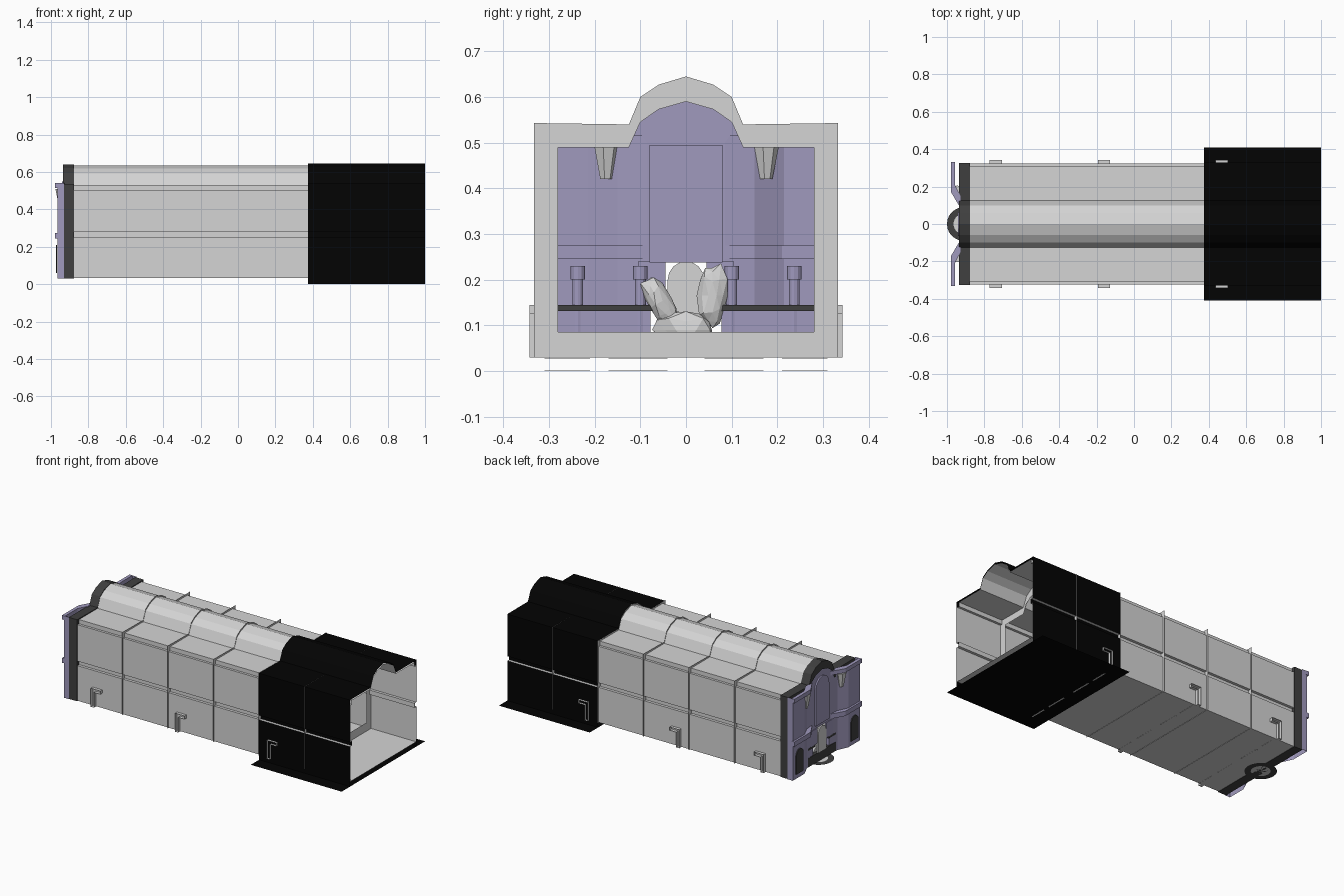
import bpy, bmesh, math, random
from mathutils import Vector, Matrix

random.seed(4)
cube = bpy.data.objects.get("Cube")
if cube:
    bpy.data.objects.remove(cube, do_unlink=True)


def material(name, rgb):
    m = bpy.data.materials.new(name)
    m.use_nodes = True
    m.diffuse_color = (*rgb, 1)
    m.node_tree.nodes["Principled BSDF"].inputs["Base Color"].default_value = (*rgb, 1)
    return m


GREY = material("light grey", (0.66, 0.66, 0.66))
DARK = material("dark grey", (0.05, 0.05, 0.05))
BLACK = material("black", (0.001, 0.001, 0.001))
PURPLE = material("dusty purple", (0.35, 0.32, 0.51))


def finish(name, bm, mats, rule=None):
    bmesh.ops.recalc_face_normals(bm, faces=bm.faces[:])
    bm.normal_update()
    if rule:
        for f in bm.faces:
            f.material_index = rule(f)
    me = bpy.data.meshes.new(name)
    bm.to_mesh(me)
    bm.free()
    for m in mats:
        me.materials.append(m)
    ob = bpy.data.objects.new(name, me)
    bpy.context.collection.objects.link(ob)
    return ob


def box(name, lo, hi, mat):
    bm = bmesh.new()
    bmesh.ops.create_cube(bm, size=1)
    for v in bm.verts:
        v.co = [a + (b - a) * (c + 0.5) for a, b, c in zip(lo, hi, v.co)]
    return finish(name, bm, [mat])


def mirrored_box(name, lo, hi, mat):
    box("left_" + name, lo, hi, mat)
    box("right_" + name, (lo[0], -hi[1], lo[2]), (hi[0], -lo[1], hi[2]), mat)


def full(half):
    # half runs from the lowest point up to the crown at y = 0
    return half + [(-y, z) for y, z in reversed(half[:-1])]


def bridge(name, loops, mats, rule=None, closed=True):
    # skin of quads between matching loops of points
    bm = bmesh.new()
    rows = [[bm.verts.new(p) for p in loop] for loop in loops]
    n = len(rows[0])
    for a, b in zip(rows, rows[1:]):
        for i in range(n if closed else n - 1):
            j = (i + 1) % n
            bm.faces.new((a[i], a[j], b[j], b[i]))
    return finish(name, bm, mats, rule)


def at_x(x, profile):
    return [(x, y, z) for y, z in profile]


def arch_plate(name, x0, x1, y, w, z0, z1, mat):
    pts = [(y - w, z0), (y + w, z0)]
    for i in range(9):
        t = math.pi * i / 8
        pts.append((y + w * math.cos(t), z1 - w + w * math.sin(t)))
    bm = bmesh.new()
    f = bm.faces.new([bm.verts.new((x0, *p)) for p in pts])
    r = bmesh.ops.extrude_face_region(bm, geom=[f])
    for v in r["geom"]:
        if isinstance(v, bmesh.types.BMVert):
            v.co.x = x1
    return finish(name, bm, [mat])


def cone(name, loc, r1, r2, h, sides, mat):
    bm = bmesh.new()
    bmesh.ops.create_cone(bm, cap_ends=True, segments=sides, radius1=r1, radius2=r2, depth=h)
    bmesh.ops.translate(bm, verts=bm.verts[:], vec=Vector(loc) + Vector((0, 0, h / 2)))
    return finish(name, bm, [mat])


def rock(name, loc, size, lean):
    bm = bmesh.new()
    bmesh.ops.create_icosphere(bm, subdivisions=2, radius=1)
    for v in bm.verts:
        v.co *= random.uniform(0.78, 1.1)
        v.co = [c * s for c, s in zip(v.co, size)]
    bmesh.ops.rotate(bm, verts=bm.verts[:], matrix=Matrix.Rotation(lean, 3, "X"))
    bmesh.ops.translate(bm, verts=bm.verts[:], vec=loc)
    return finish(name, bm, [GREY])


# Hall profiles
vault = [(0.125, 0.54), (0.10, 0.60), (0.06, 0.627), (0, 0.645)]
roof = [(y, z - 0.009) for y, z in vault]
ring_out = full([(0.333, 0.03), (0.333, 0.543), *vault])
ring_in = full([(0.28, 0.085), (0.28, 0.49), (0.125, 0.49), (0.10, 0.545), (0.06, 0.573), (0, 0.59)])
end_out = full([(0.327, 0.03), (0.327, 0.537)] + [(y, z - 0.005) for y, z in vault])


def wall(w, base, groove):
    return [(w, base), (w, 0.25), (groove, 0.25), (groove, 0.278), (w, 0.278)]


# Long grey shell with a groove halfway up and a stepped cornice
shell = full(wall(0.323, 0.032, 0.306) + [(0.323, 0.505), (0.308, 0.505), (0.308, 0.531)] + roof)
bridge("hall_shell", [at_x(-0.93, shell), at_x(1.0, shell)], [GREY])

# Black casing around the open end; only the groove ledges stay light
casing = full(wall(0.328, 0.002, 0.31) + [(0.328, 0.54)] + vault)
bridge("end_casing", [at_x(0.375, casing), at_x(1.0, casing)], [BLACK, GREY],
       lambda f: int(abs(f.normal.z) > 0.9 and 0.2 < f.calc_center_median().z < 0.3), closed=False)
bridge("casing_floor", [[(x, -0.41, 0.002), (x, 0.41, 0.002)] for x in (0.375, 1.0)], [BLACK], closed=False)

# Paper-thin frames between the bays of the hall
for i in range(5):
    x = -0.565 + i * 0.3135
    bridge("hall_frame", [at_x(x, ring_out), at_x(x, ring_in)], [GREY])
bridge("end_frame", [at_x(-0.935, end_out), at_x(-0.878, end_out), at_x(-0.878, ring_in),
                     at_x(-0.935, ring_in), at_x(-0.935, end_out)], [DARK])

# Hollow, open-fronted brackets on both walls, and thin strips beneath the floor
for x, z in ((-0.74, 0.028), (-0.16, 0.028), (0.47, 0)):
    hook = [(-0.033, 0.03), (-0.033, 0.145), (0.033, 0.145), (0.033, 0.125), (-0.012, 0.125), (-0.012, 0.03)]
    for side, s in (("left", 1), ("right", -1)):
        bridge(side + "_bracket", [[(x + a, s * y, b) for a, b in hook] for y in (0.32, 0.343)], [GREY])
    mirrored_box("floor_strip", (x - 0.004, 0.04, z), (x + 0.004, 0.17, z + 0.001), GREY)
    mirrored_box("floor_strip", (x - 0.004, 0.21, z), (x + 0.004, 0.31, z + 0.001), GREY)

# End facade: centre wall with an arched panel and a vaulted top
bm = bmesh.new()
bm.faces.new([bm.verts.new(p) for p in at_x(-0.93, full([(0.085, 0.24), (0.085, 0.5), (0.112, 0.535)] + roof[1:]))])
finish("facade_gable", bm, [PURPLE])
box("facade_panel", (-0.928, -0.08, 0.238), (-0.915, 0.08, 0.495), PURPLE)
arch_plate("facade_arch", -0.94, -0.931, 0, 0.065, 0.26, 0.55, PURPLE)
mirrored_box("facade_jamb", (-0.935, 0.045, 0.145), (-0.925, 0.105, 0.24), PURPLE)

# Angled side bays of the facade, with ledges, columns and counters
bay = [(-0.93, 0.08), (-0.936, 0.15), (-0.966, 0.215), (-0.966, 0.33), (-0.93, 0.33)]
band = [(-0.928, 0.085), (-0.978, 0.17), (-0.978, 0.332), (-0.958, 0.332), (-0.958, 0.21), (-0.928, 0.15)]
for side, s in (("left", 1), ("right", -1)):
    bridge(side + "_bay_wall", [[(x, s * y, z) for x, y in bay] for z in (0.03, 0.54)], [PURPLE], closed=False)
    for z0, z1 in ((0.245, 0.275), (0.515, 0.54)):
        bm = bmesh.new()
        f = bm.faces.new([bm.verts.new((x, s * y, z0)) for x, y in band])
        r = bmesh.ops.extrude_face_region(bm, geom=[f])
        for v in r["geom"]:
            if isinstance(v, bmesh.types.BMVert):
                v.co.z = z1
        finish(side + "_bay_ledge", bm, [PURPLE])
    arch_plate(side + "_bay_niche", -0.974, -0.968, s * 0.27, 0.035, 0.06, 0.21, DARK)
    for y in (0.10, 0.237):
        cone(side + "_column", (-0.91, s * y, 0.08), 0.012, 0.012, 0.13, 12, PURPLE)
        cone(side + "_column_cap", (-0.91, s * y, 0.2), 0.016, 0.016, 0.03, 12, PURPLE)
    cone(side + "_hanging_cloth", (-0.945, s * 0.175, 0.42), 0.014, 0.032, 0.09, 7, GREY)
mirrored_box("counter", (-0.93, 0.078, 0.034), (-0.9, 0.32, 0.132), PURPLE)
mirrored_box("counter_rail", (-0.935, 0.068, 0.132), (-0.893, 0.32, 0.145), DARK)

# Flat round pool with a dark rim, and the niche behind it
circles = [[(-0.91 + r * math.cos(math.tau * i / 24), r * math.sin(math.tau * i / 24), 0.03) for i in range(24)]
           for r in (0.09, 0.055, 0.001)]
bridge("pool", circles, [DARK, GREY], lambda f: int(f.calc_center_median().xy.length < 0.91 + 1
       and (f.calc_center_median() - Vector((-0.91, 0, 0.03))).length < 0.055))
arch_plate("pool_niche", -0.938, -0.93, 0, 0.04, 0.085, 0.24, GREY)

# Faceted sculpture: a low mound with two wings
rock("sculpture_mound", (-0.9, 0, 0.09), (0.025, 0.07, 0.045), 0)
rock("sculpture_right_wing", (-0.9, -0.058, 0.15), (0.022, 0.03, 0.062), 0.5)
rock("sculpture_left_wing", (-0.9, 0.058, 0.165), (0.022, 0.035, 0.078), 0.0)
